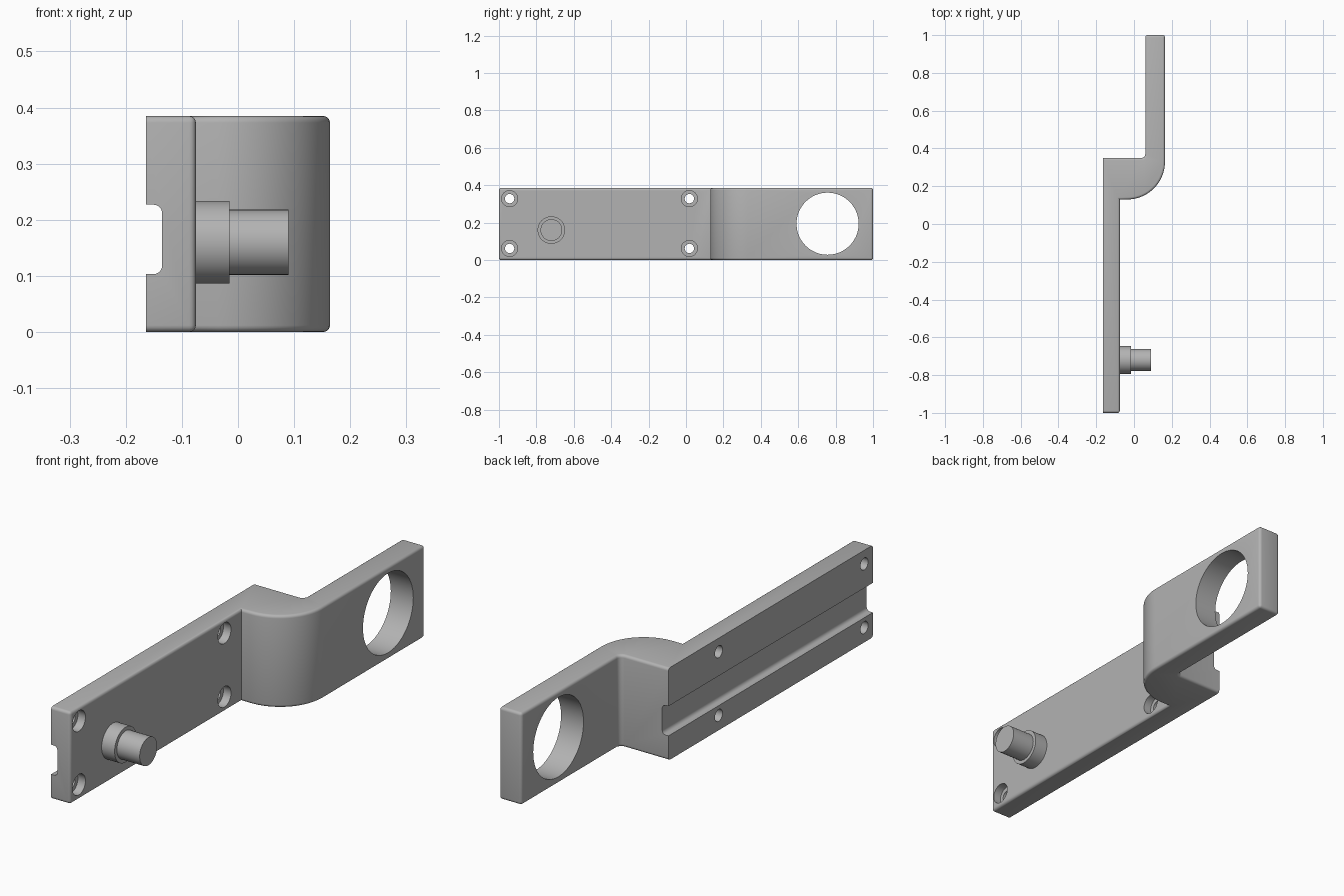
import bpy, bmesh
from math import pi, sin, cos
from mathutils import Matrix, Vector

if "Cube" in bpy.data.objects:
    bpy.data.objects.remove(bpy.data.objects["Cube"])

grey = bpy.data.materials.new("machined grey")
grey.use_nodes = True
colour = (0.45, 0.45, 0.45, 1)
grey.diffuse_color = colour
grey.node_tree.nodes["Principled BSDF"].inputs["Base Color"].default_value = colour

H = 0.385                     # bracket height
BACK, FACE = -0.164, -0.075   # plate thickness range in x
ARM_IN, ARM_OUT = 0.06, 0.164
STEP_FRONT, STEP_BACK = 0.13, 0.35


def arc(cx, cy, r, start, end, n):
    """Points on a circular arc, angles in multiples of pi."""
    angles = [pi * (start + (end - start) * i / n) for i in range(n + 1)]
    return [(cx + r * cos(a), cy + r * sin(a)) for a in angles]


def add_object(name, bm):
    bmesh.ops.recalc_face_normals(bm, faces=bm.faces)
    mesh = bpy.data.meshes.new(name)
    bm.to_mesh(mesh)
    bm.free()
    mesh.materials.append(grey)
    obj = bpy.data.objects.new(name, mesh)
    bpy.context.collection.objects.link(obj)
    return obj


def prism(points, vector):
    """Extrude a closed loop of 3D points along a vector."""
    bm = bmesh.new()
    face = bm.faces.new([bm.verts.new(p) for p in points])
    new = bmesh.ops.extrude_face_region(bm, geom=[face])["geom"]
    bmesh.ops.translate(bm, vec=Vector(vector),
                        verts=[v for v in new if isinstance(v, bmesh.types.BMVert)])
    return bm


def x_cylinder(name, x0, x1, y, z, r, segments=48):
    """Cylinder lying along x."""
    bm = bmesh.new()
    place = Matrix.Translation(((x0 + x1) / 2, y, z)) @ Matrix.Rotation(pi / 2, 4, "Y")
    bmesh.ops.create_cone(bm, cap_ends=True, segments=segments, radius1=r,
                          radius2=r, depth=x1 - x0, matrix=place)
    return add_object(name, bm)


def finish(obj):
    """Apply modifiers and shade smooth with sharp edges kept."""
    bpy.ops.object.select_all(action="DESELECT")
    obj.select_set(True)
    bpy.context.view_layer.objects.active = obj
    bpy.ops.object.convert(target="MESH")
    bpy.ops.object.shade_smooth_by_angle(angle=pi / 6)


# Offset bracket: plate, rounded step and arm in one plan profile
R = 0.2
profile = [(BACK, -1), (FACE, -1), (FACE, STEP_FRONT)]
profile += arc(ARM_OUT - R, STEP_FRONT + R, R, -0.5, 0, 24)
profile += [(ARM_OUT, 1), (ARM_IN, 1)]
profile += arc(ARM_IN - 0.02, STEP_BACK + 0.02, 0.02, 0, -0.5, 6)
profile += [(BACK, STEP_BACK)]
bm = prism([(x, y, 0) for x, y in profile], (0, 0, H))

# Rounded rims, except on the flat mounting back
weight = bm.edges.layers.float.new("bevel_weight_edge")
for e in bm.edges:
    a, b = (v.co for v in e.verts)
    on_back = max(a.x, b.x) < BACK + 0.001
    upright = abs(a.z - b.z) > 0.1
    end_corner = abs(a.y) > 0.99
    if not on_back and (not upright or end_corner):
        e[weight] = 1
bracket = add_object("offset_bracket", bm)
bevel = bracket.modifiers.new("rims", "BEVEL")
bevel.limit_method = "WEIGHT"
bevel.width = 0.012
bevel.segments = 4

# Cutters: back groove, arm bore, counterbored screw holes
r, depth, low, high = 0.016, -0.135, 0.103, 0.227
groove = [(-0.25, low)] + arc(depth - r, low + r, r, -0.5, 0, 6)
groove += arc(depth - r, high - r, r, 0, 0.5, 6) + [(-0.25, high)]
cutters = [add_object("groove_cutter",
                      prism([(x, -1.1, z) for x, z in groove], (0, 1.6, 0)))]
cutters.append(x_cylinder("bore_cutter", 0, 0.25, 0.757, 0.194, 0.166, 96))
for y in (-0.943, 0.018):
    for z in (0.062, 0.328):
        cutters.append(x_cylinder("screw_cutter", -0.25, 0, y, z, 0.025, 32))
        cutters.append(x_cylinder("counterbore_cutter", FACE - 0.035, 0, y, z, 0.043, 32))
for cutter in cutters:
    cutter.hide_render = True
    cut = bracket.modifiers.new("cut", "BOOLEAN")
    cut.operation = "DIFFERENCE"
    cut.solver = "EXACT"
    cut.object = cutter
finish(bracket)
for cutter in cutters:
    bpy.data.objects.remove(cutter)

# Stepped locating pin
finish(x_cylinder("pin_collar", FACE - 0.005, -0.015, -0.72, 0.16, 0.0735))
finish(x_cylinder("pin_tip", -0.03, 0.09, -0.72, 0.16, 0.058))
